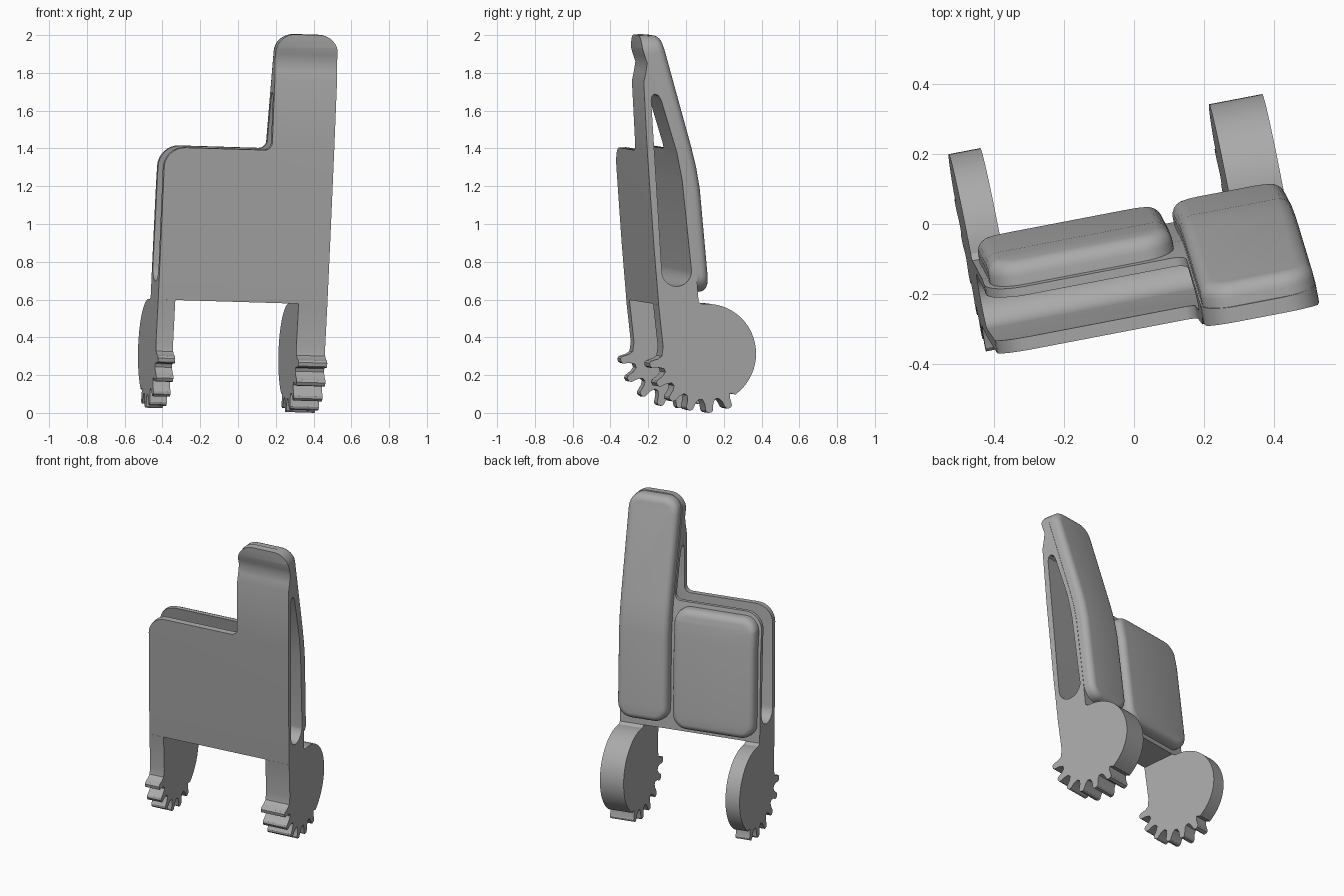
import bpy, bmesh
from math import sin, cos, radians
from mathutils import Matrix, Vector

cube = bpy.data.objects.get("Cube")
if cube:
    bpy.data.objects.remove(cube, do_unlink=True)

grey = bpy.data.materials.new("plain grey")
grey.use_nodes = True
tone = (0.4, 0.4, 0.4, 1)
grey.diffuse_color = tone
grey.node_tree.nodes["Principled BSDF"].inputs["Base Color"].default_value = tone

# Tilted frame of the whole piece: width, depth and height directions
up = Vector((0.042, -0.06, 1)).normalized()
wide = Vector((1, 0.192, -0.035))
wide = (wide - up * wide.dot(up)).normalized()
deep = up.cross(wide)
FRAME = Matrix((wide, deep, up)).transposed().to_4x4()


def rounded(corners, steps=8):
    """Polygon with rounded corners from (x, y, radius) at square corners."""
    pts = []
    for i, (x, y, r) in enumerate(corners):
        p = Vector((x, y))
        if r == 0:
            pts.append(p)
            continue
        a = (Vector(corners[i - 1][:2]) - p).normalized() * r
        b = (Vector(corners[(i + 1) % len(corners)][:2]) - p).normalized() * r
        for k in range(steps + 1):
            t = radians(90 * k / steps)
            pts.append(p + a * (1 - sin(t)) + b * (1 - cos(t)))
    return pts


def prism(pts, start, end, along):
    """Extrude a 2D outline along the width (0) or depth (1) direction."""
    bm = bmesh.new()
    place = (lambda p, d: (d, p[0], p[1])) if along == 0 else (lambda p, d: (p[0], d, p[1]))
    face = bm.faces.new([bm.verts.new(place(p, start)) for p in pts])
    out = bmesh.ops.extrude_face_region(bm, geom=[face])
    for v in out["geom"]:
        if isinstance(v, bmesh.types.BMVert):
            v.co[along] = end
    bmesh.ops.recalc_face_normals(bm, faces=bm.faces)
    return bm


def add(name, bm):
    mesh = bpy.data.meshes.new(name)
    bm.to_mesh(mesh)
    bm.free()
    mesh.materials.append(grey)
    obj = bpy.data.objects.new(name, mesh)
    bpy.context.collection.objects.link(obj)
    obj.matrix_world = FRAME
    return obj


def activate(obj):
    bpy.ops.object.select_all(action="DESELECT")
    obj.select_set(True)
    bpy.context.view_layer.objects.active = obj


def smooth(obj):
    activate(obj)
    bpy.ops.object.shade_smooth_by_angle(angle=radians(32))


def boolean(obj, cutter, operation):
    cutter.hide_render = True
    mod = obj.modifiers.new("cut", "BOOLEAN")
    mod.object, mod.operation, mod.solver = cutter, operation, "EXACT"
    bpy.context.view_layer.update()
    activate(obj)
    bpy.ops.object.modifier_apply(modifier=mod.name)
    bpy.data.objects.remove(cutter, do_unlink=True)


LEFT, RIGHT = -0.492, 0.42
BASE = 0.6
BACK = [(0.025, 0.5), (0.022, 0.75), (0.008, 1.2), (-0.004, 1.31),
        (-0.024, 1.42), (-0.14, 1.96), (-0.156, 2.06)]
FRONT = [(-0.195, 2.06), (-0.195, 1.96), (-0.186, 1.92), (-0.175, 1.88), (-0.186, 1.83),
         (-0.2, 1.78), (-0.203, 1.4), (-0.198, 0.9), (-0.189, 0.5)]


def back_at(w):
    """Depth of the body's rear surface at a height."""
    for (v0, w0), (v1, w1) in zip(BACK, BACK[1:]):
        if w <= w1:
            return v0 + (v1 - v0) * (w - w0) / (w1 - w0)
    return BACK[-1][0]


# Body: bent side profile, slotted through, trimmed to the stepped outline
body = add("body", prism(BACK + FRONT, LEFT - 0.05, RIGHT + 0.05, 0))
slot = [(-0.084 + 0.08 * cos(radians(a)), 0.77 + 0.08 * sin(radians(a)))
        for a in range(180, 361, 15)]
slot += [(-0.025, 1.25), (-0.045, 1.4), (-0.112, 1.68), (-0.125, 1.705),
         (-0.145, 1.715), (-0.16, 1.705), (-0.166, 1.68)]
boolean(body, add("slot_cutter", prism(slot, -1, 1, 0)), "DIFFERENCE")
outline = rounded([(LEFT, BASE, 0), (RIGHT, BASE, 0), (RIGHT, 2.027, 0.1),
                   (0.085, 2.027, 0.1), (0.085, 1.41, 0.04), (LEFT, 1.41, 0.11)])
boolean(body, add("outline_cutter", prism(outline, -1, 1, 1)), "INTERSECT")
smooth(body)


# Legs ending in half-toothed wheels
def polar(r, a):
    return 0.052 + r * cos(radians(a)), 0.322 + r * sin(radians(a))


leg = [(back_at(BASE), BASE), (-0.192, BASE), (-0.181, 0.375)]
for tooth in range(6):
    mid = 187 + 20.5 * tooth
    for r, da in ((0.243, -8), (0.265, -5), (0.302, -3.6), (0.312, -1.8),
                  (0.312, 1.8), (0.302, 3.6), (0.265, 5), (0.243, 8)):
        leg.append(polar(r, mid + da))
leg += [polar(0.265, a) for a in range(302, 456, 6)]
for name, a, b in (("left_toothed_leg", 0.265, RIGHT), ("right_toothed_leg", LEFT, -0.4)):
    smooth(add(name, prism(leg, a, b, 0)))


# Cushions: rounded slabs that follow the bend of the rear surface
def cushion(name, u0, u1, w0, w1, corner):
    thick = 0.066
    pts = rounded([(u0, w0, corner), (u1, w0, corner), (u1, w1, corner), (u0, w1, corner)])
    bm = prism(pts, -0.01, thick, 1)
    rim = [e for e in bm.edges if all(v.co.y > thick - 0.001 for v in e.verts)]
    bmesh.ops.bevel(bm, geom=rim, offset=0.04, segments=5, profile=0.5, affect="EDGES")
    for _, w in BACK[1:-1]:
        bmesh.ops.bisect_plane(bm, geom=bm.verts[:] + bm.edges[:] + bm.faces[:],
                               plane_co=(0, 0, w), plane_no=(0, 0, 1))
    for v in bm.verts:
        v.co.y += back_at(v.co.z)
    smooth(add(name, bm))


cushion("tall_cushion", 0.09, RIGHT - 0.002, 0.65, 2.022, 0.09)
cushion("low_cushion", -0.475, 0.06, 0.63, 1.385, 0.09)
